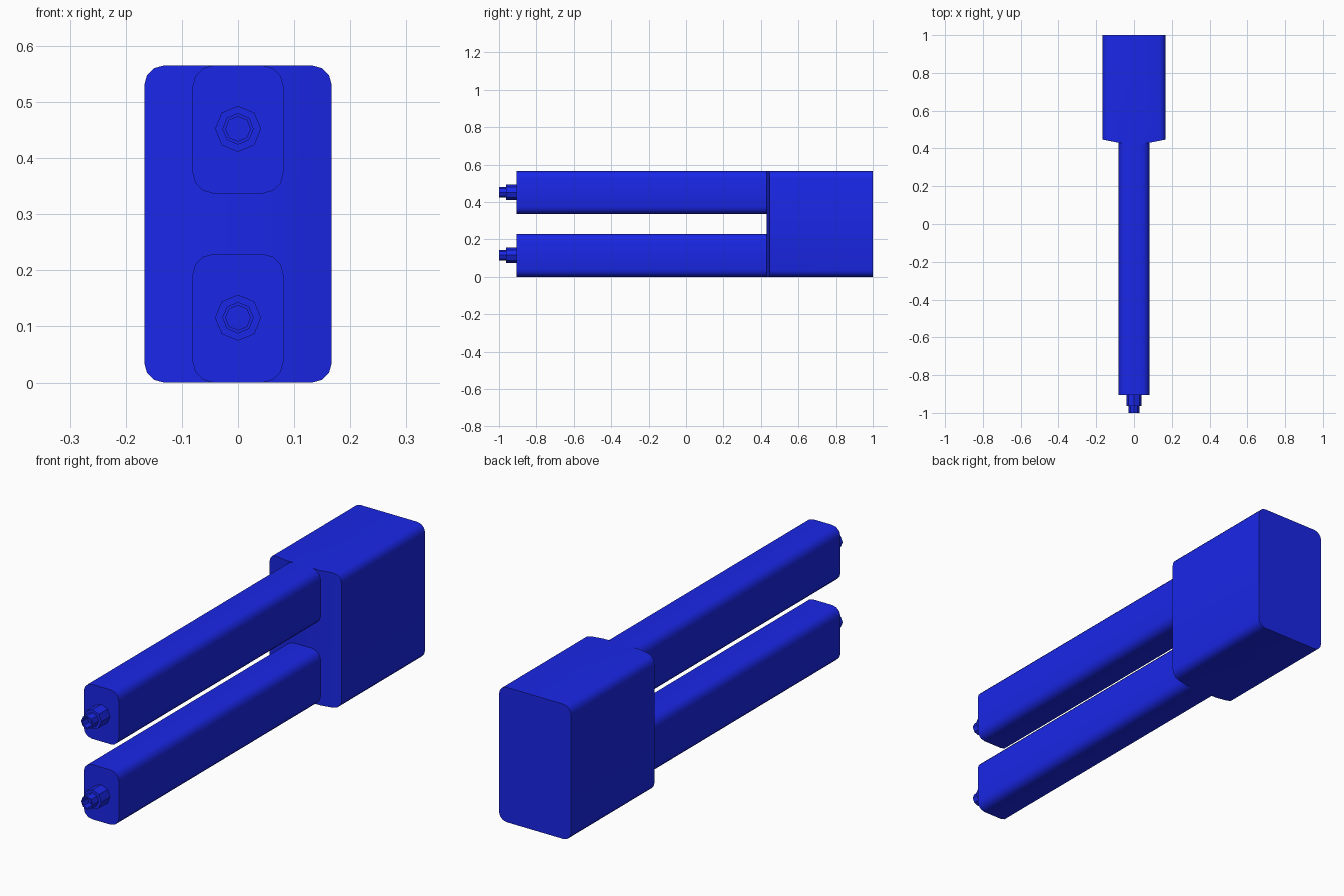
import bpy, bmesh, math
from mathutils import Vector

if "Cube" in bpy.data.objects:
    bpy.data.objects.remove(bpy.data.objects["Cube"])

blue = bpy.data.materials.new("blue")
blue.diffuse_color = (0.01, 0.02, 0.8, 1)
blue.use_nodes = True
blue.node_tree.nodes["Principled BSDF"].inputs["Base Color"].default_value = blue.diffuse_color


def finish(bm, name, angle):
    bmesh.ops.recalc_face_normals(bm, faces=bm.faces)
    mesh = bpy.data.meshes.new(name)
    bm.to_mesh(mesh)
    bm.free()
    mesh.materials.append(blue)
    obj = bpy.data.objects.new(name, mesh)
    bpy.context.collection.objects.link(obj)
    bpy.ops.object.select_all(action='DESELECT')
    obj.select_set(True)
    bpy.context.view_layer.objects.active = obj
    bpy.ops.object.shade_smooth_by_angle(angle=math.radians(angle))
    return obj


def rounded_bar(half_w, z0, z1, y0, y1, radius, segments=3):
    """Rounded rectangle in XZ, extruded along Y."""
    bm = bmesh.new()
    corners = [(half_w, z1), (-half_w, z1), (-half_w, z0), (half_w, z0)]
    verts = []
    for i, (cx, cz) in enumerate(corners):
        ox = cx - math.copysign(radius, cx)
        oz = z1 - radius if cz == z1 else z0 + radius
        for s in range(segments + 1):
            a = math.pi / 2 * (i + s / segments)
            verts.append(bm.verts.new((ox + radius * math.cos(a), y0, oz + radius * math.sin(a))))
    face = bm.faces.new(verts)
    ext = bmesh.ops.extrude_face_region(bm, geom=[face])
    moved = [g for g in ext["geom"] if isinstance(g, bmesh.types.BMVert)]
    bmesh.ops.translate(bm, verts=moved, vec=(0, y1 - y0, 0))
    return bm


def lathe_y(profile, cz, sides=8):
    """Revolve (radius, y) points about a Y axis at height cz, capping both ends."""
    bm = bmesh.new()
    rings = []
    for r, y in profile:
        rings.append([bm.verts.new((r * math.cos(a), y, cz + r * math.sin(a)))
                      for a in (2 * math.pi * k / sides for k in range(sides))])
    for a, b in zip(rings, rings[1:]):
        for k in range(sides):
            n = (k + 1) % sides
            bm.faces.new((a[k], a[n], b[n], b[k]))
    bm.faces.new(rings[0])
    bm.faces.new(rings[-1])
    return bm


# Rear body, with the front corners bevelled back in plan
bm = rounded_bar(0.167, 0.0, 0.565, 0.43, 1.0, 0.035)
for side in (-1, 1):
    cut = bmesh.ops.bisect_plane(
        bm, geom=bm.verts[:] + bm.edges[:] + bm.faces[:],
        plane_co=(side * 0.08, 0.43, 0), plane_no=Vector((side * 0.2, -1, 0)),
        clear_outer=True)
    edges = [g for g in cut["geom_cut"] if isinstance(g, bmesh.types.BMEdge)]
    bmesh.ops.holes_fill(bm, edges=[e for e in edges if e.is_boundary], sides=0)
finish(bm, "rear_body", 35)

# Two arms, each with a stepped hollow nozzle at the tip
for label, z0, z1 in (("lower", 0.0, 0.229), ("upper", 0.337, 0.565)):
    finish(rounded_bar(0.081, z0, z1, -0.905, 0.44, 0.037), label + "_arm", 35)
    nozzle = [(0.041, -0.9), (0.041, -0.963), (0.028, -0.963),
              (0.028, -1.0), (0.022, -1.0), (0.022, -0.965)]
    finish(lathe_y(nozzle, (z0 + z1) / 2 + 0.001), label + "_nozzle", 20)
